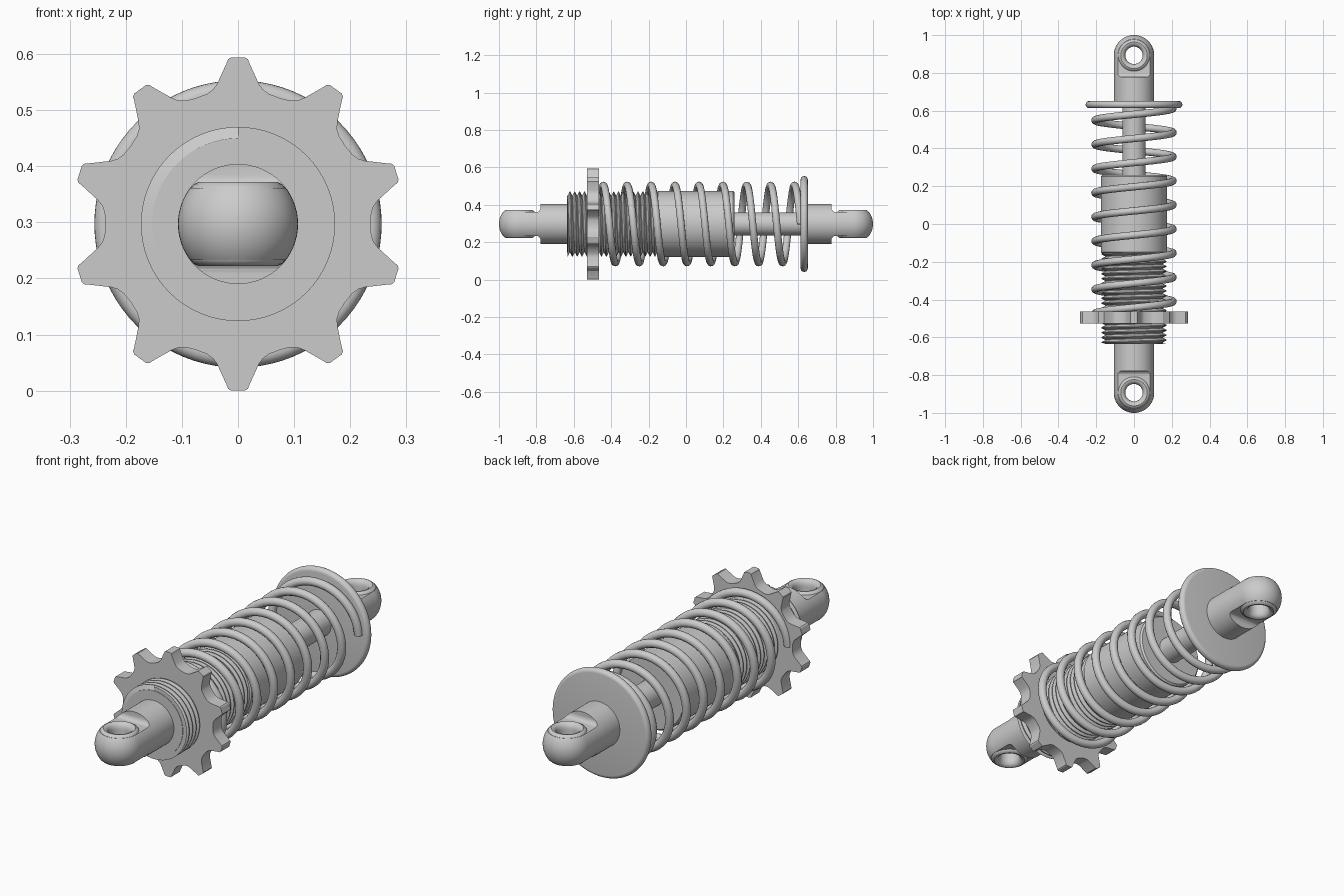
import bpy, bmesh, math
from mathutils import Vector

if "Cube" in bpy.data.objects:
    bpy.data.objects.remove(bpy.data.objects["Cube"])

CZ = 0.297          # height of the long axis
TAU = 2 * math.pi


def make(name, verts, faces, angle=35):
    me = bpy.data.meshes.new(name)
    me.from_pydata(verts, [], faces)
    bm = bmesh.new()
    bm.from_mesh(me)
    bmesh.ops.remove_doubles(bm, verts=bm.verts, dist=1e-5)
    bmesh.ops.recalc_face_normals(bm, faces=bm.faces)
    bm.to_mesh(me)
    bm.free()
    ob = bpy.data.objects.new(name, me)
    bpy.context.collection.objects.link(ob)
    smooth(ob, angle)
    return ob


def smooth(ob, angle=35):
    bpy.ops.object.select_all(action='DESELECT')
    ob.select_set(True)
    bpy.context.view_layer.objects.active = ob
    bpy.ops.object.shade_smooth_by_angle(angle=math.radians(angle))


def lathe(name, prof, axis='Y', offset=0.0, closed=False, n=64):
    """Turn (radius, position) points about the long axis, or about a vertical axis at y=offset."""
    verts, faces, m = [], [], len(prof)
    for i in range(n):
        c, s = math.cos(TAU * i / n), math.sin(TAU * i / n)
        for r, t in prof:
            verts.append((r * c, t, CZ + r * s) if axis == 'Y' else (r * c, offset + r * s, CZ + t))
    for i in range(n):
        a, b = i * m, (i + 1) % n * m
        for k in range(m if closed else m - 1):
            k2 = (k + 1) % m
            faces.append((a + k, a + k2, b + k2, b + k))
    return make(name, verts, faces)


def cut(ob, cutter):
    mod = ob.modifiers.new('cut', 'BOOLEAN')
    mod.operation = 'DIFFERENCE'
    mod.solver = 'EXACT'
    mod.object = cutter
    bpy.context.view_layer.objects.active = ob
    bpy.ops.object.modifier_apply(modifier='cut')
    bpy.data.objects.remove(cutter)


# Mounting eyes: round rod with domed end, flattened top and bottom, drilled, with a bushing
R, EYE = 0.107, 0.893
for side, s, inner in (('front', -1, 0.62), ('rear', 1, 0.63)):
    dome = [(R * math.cos(a), s * (EYE + R * math.sin(a)))
            for a in (math.pi / 2 * k / 14 for k in range(14))]
    rod = lathe(side + '_eye_mount', [(0, s * inner), (R, s * inner)] + dome + [(0, s * (EYE + R))])
    for up in (-1, 1):
        bpy.ops.mesh.primitive_cube_add(size=1, location=(0, s * 0.978, CZ + up * 0.164))
        box = bpy.context.object
        box.scale = (0.4, 0.4, 0.2)
        bpy.ops.object.transform_apply(location=False, rotation=False, scale=True)
        bev = box.modifiers.new('round', 'BEVEL')
        bev.width, bev.segments = 0.022, 5
        bpy.ops.object.modifier_apply(modifier='round')
        box.hide_render = True
        cut(rod, box)
    drill = lathe('drill', [(0, -0.3), (0.06, -0.3), (0.06, 0.3), (0, 0.3)], 'Z', s * EYE)
    drill.hide_render = True
    cut(rod, drill)
    smooth(rod)
    half = [(0.086, 0.055), (0.084, 0.064), (0.078, 0.071), (0.070, 0.075),
            (0.061, 0.073), (0.053, 0.067), (0.048, 0.057), (0.046, 0.045)]
    lathe(side + '_bushing', half + [(r, -z) for r, z in reversed(half)],
          'Z', s * EYE, closed=True, n=48)

# Damper body, smooth portion, with threaded core behind it
lathe('damper_body', [(0, -0.155), (0.17, -0.155), (0.176, -0.149), (0.176, 0.252),
                      (0.168, 0.26), (0, 0.26)])
lathe('thread_core', [(0, -0.635), (0.153, -0.635), (0.153, -0.15), (0, -0.15)])

# Helical screw thread clamped to its end planes
N, PITCH, Y0, Y1 = 64, 0.026, -0.633, -0.152
turns = int((Y1 - Y0) / PITCH) + 2
shape = [(0, 0.152), (0.40, 0.173), (0.55, 0.173), (0.95, 0.152)]
line = [((t + k - 1) * PITCH, r) for k in range(turns) for t, r in shape]
tv, tf, m = [], [], len(line)
for i in range(N + 1):
    a = TAU * i / N
    for t, r in line:
        y = min(max(Y0 + t + PITCH * i / N, Y0), Y1)
        tv.append((r * math.sin(a), y, CZ + r * math.cos(a)))
for i in range(N):
    for k in range(m - 1):
        a, b = i * m + k, (i + 1) * m + k
        tf.append((a, a + 1, b + 1, b))
make('screw_thread', tv, tf, 30)

# Piston shaft
lathe('piston_shaft', [(0, 0.2), (0.062, 0.2), (0.062, 0.64), (0, 0.64)], n=48)

# Spring seat flange with rounded rim
rim = [(0.238 + 0.018 * math.cos(a), 0.632 + 0.019 * math.sin(a))
       for a in (-math.pi / 2 + math.pi * k / 10 for k in range(11))]
lathe('spring_seat', [(0, 0.613)] + rim + [(0, 0.651)], n=80)

# Toothed adjuster ring
flank = [(13.2, .2385), (10.4, .244), (8.4, .253), (4.0, .288), (3.5, .294), (2.5, .297)]
tooth = [(-a, r) for a, r in flank] + [(a, r) for a, r in reversed(flank)] + [(18, .2365)]
outline = [(r * math.sin(math.radians(a + 36 * k)), CZ + r * math.cos(math.radians(a + 36 * k)))
           for k in range(10) for a, r in tooth]
n = len(outline)
hole = []
for x, z in outline:
    d = Vector((x, z - CZ)).normalized() * 0.16
    hole.append((d.x, CZ + d.y))
rings = [(hole, -0.528), (outline, -0.528), (outline, -0.464), (hole, -0.464)]
gv = [(x, y, z) for pts, y in rings for x, z in pts]
gf = [(j * n + i, j * n + (i + 1) % n, (j + 1) % 4 * n + (i + 1) % n, (j + 1) % 4 * n + i)
      for j in range(4) for i in range(n)]
make('adjuster_ring', gv, gf, 25)

# Coil spring
cu = bpy.data.curves.new('coil_spring', 'CURVE')
cu.dimensions = '3D'
cu.bevel_depth, cu.bevel_resolution, cu.use_fill_caps = 0.0195, 4, True
steps = int(8.5 * 48)
sp = cu.splines.new('POLY')
sp.points.add(steps)
for i, p in enumerate(sp.points):
    a = -math.pi / 2 + TAU * i / 48
    p.co = (0.207 * math.sin(a), -0.442 + 0.1278 * a / TAU, CZ + 0.207 * math.cos(a), 1)
spring = bpy.data.objects.new('coil_spring', cu)
bpy.context.collection.objects.link(spring)
bpy.ops.object.select_all(action='DESELECT')
spring.select_set(True)
bpy.context.view_layer.objects.active = spring
bpy.ops.object.convert(target='MESH')
smooth(bpy.context.object, 50)
